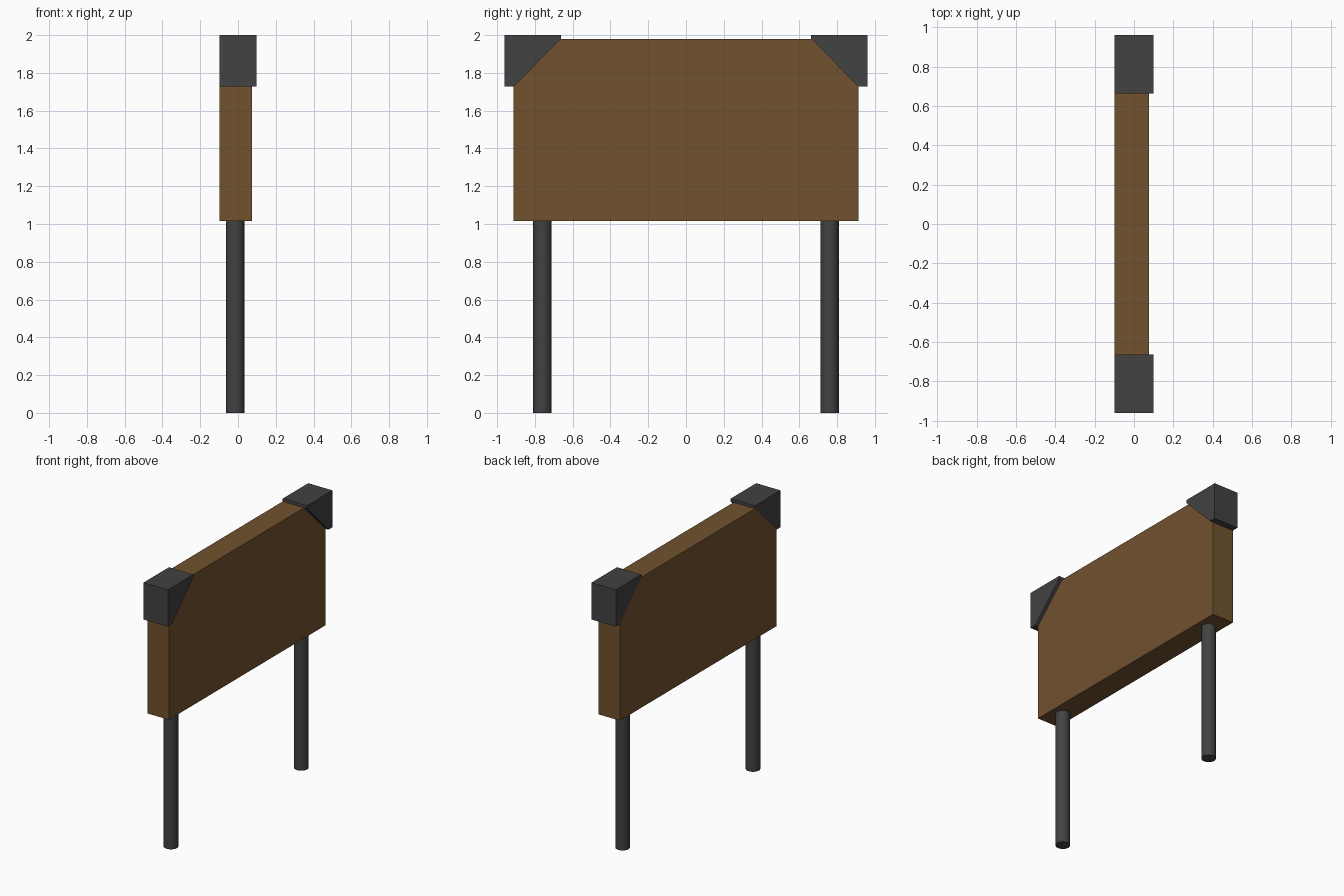
import bpy, bmesh

if "Cube" in bpy.data.objects:
    bpy.data.objects.remove(bpy.data.objects["Cube"])


def material(name, rgb):
    m = bpy.data.materials.new(name)
    m.diffuse_color = (*rgb, 1)
    m.use_nodes = True
    m.node_tree.nodes["Principled BSDF"].inputs["Base Color"].default_value = m.diffuse_color
    return m


wood = material("brown wood", (0.165, 0.085, 0.028))
metal = material("dark grey metal", (0.054, 0.054, 0.054))


def extrude_x(name, profile, x0, x1, mat):
    """Extrude a (y, z) outline from x0 to x1."""
    bm = bmesh.new()
    face = bm.faces.new([bm.verts.new((x0, y, z)) for y, z in profile])
    new = bmesh.ops.extrude_face_region(bm, geom=[face])["geom"]
    bmesh.ops.translate(bm, vec=(x1 - x0, 0, 0),
                        verts=[v for v in new if isinstance(v, bmesh.types.BMVert)])
    bmesh.ops.recalc_face_normals(bm, faces=bm.faces)
    mesh = bpy.data.meshes.new(name)
    bm.to_mesh(mesh)
    bm.free()
    mesh.materials.append(mat)
    obj = bpy.data.objects.new(name, mesh)
    bpy.context.collection.objects.link(obj)
    return obj


# Sign board with clipped upper corners
W, BOTTOM, TOP = 0.9125, 1.016, 1.979
SHOULDER, CLIP = 1.728, 0.663
extrude_x("board", [(-W, BOTTOM), (W, BOTTOM), (W, SHOULDER), (CLIP, TOP),
                    (-CLIP, TOP), (-W, SHOULDER)], -0.099, 0.075, wood)

for side, label in ((-1, "near"), (1, "far")):
    # Corner cap, flush at the rear of the board and proud of its face
    outline = [(0.96, SHOULDER), (0.96, 2.0), (CLIP, 2.0), (CLIP, TOP), (W, SHOULDER)]
    extrude_x(label + "_corner_cap", [(side * y, z) for y, z in outline],
              -0.099, 0.099, metal)

    # Round post
    bpy.ops.mesh.primitive_cylinder_add(vertices=32, radius=0.049, depth=1.03,
                                        location=(-0.015, side * 0.76, 0.515))
    post = bpy.context.object
    post.name = label + "_post"
    post.data.materials.append(metal)
    bpy.ops.object.shade_smooth_by_angle()
